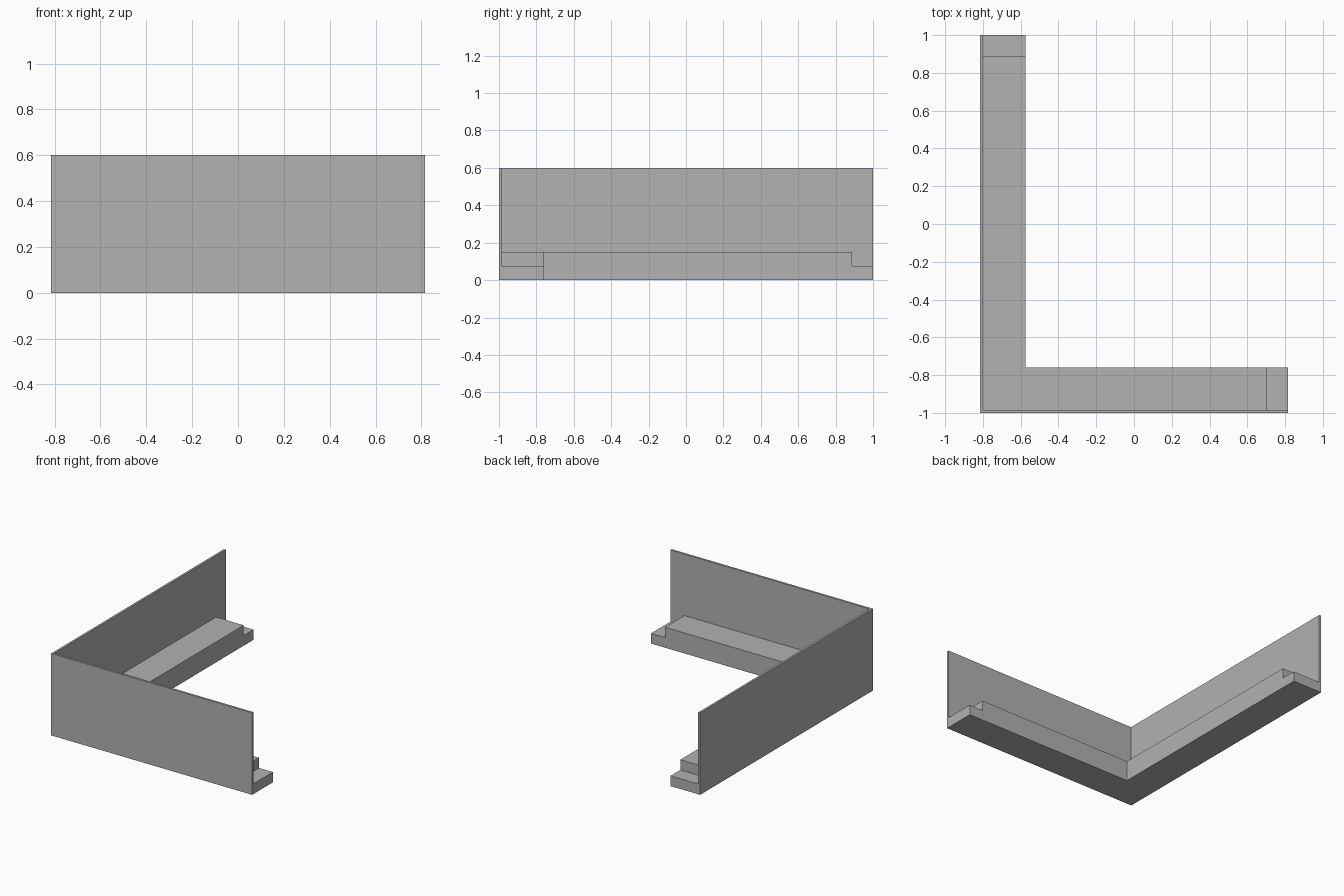
import bpy
import bmesh
from mathutils import Vector

cube = bpy.data.objects.get("Cube")
if cube:
    bpy.data.objects.remove(cube, do_unlink=True)

HALF_X, HALF_Y = 0.815, 1.0
WALL, LEDGE = 0.016, 0.24          # distances from the outer corner faces
WALL_TOP, STEP_TOP, LEDGE_TOP = 0.6, 0.075, 0.15
STEP_LENGTH = 0.113

grey = bpy.data.materials.new("plain_grey")
grey.use_nodes = True
colour = (0.445, 0.445, 0.445, 1)
grey.diffuse_color = colour
grey.node_tree.nodes["Principled BSDF"].inputs["Base Color"].default_value = colour


def raise_faces(bm, faces, height):
    """Extrude faces straight up."""
    geom = bmesh.ops.extrude_face_region(bm, geom=faces)["geom"]
    verts = [g for g in geom if isinstance(g, bmesh.types.BMVert)]
    bmesh.ops.translate(bm, verts=verts, vec=(0, 0, height))


def corner_prism(inset, outset, height):
    """L-shaped prism lying between two offsets from the outer corner."""
    bm = bmesh.new()
    x0, y0 = inset - HALF_X, inset - HALF_Y
    x1, y1 = outset - HALF_X, outset - HALF_Y
    outline = [(x0, y0), (HALF_X, y0), (HALF_X, y1),
               (x1, y1), (x1, HALF_Y), (x0, HALF_Y)]
    base = bm.faces.new([bm.verts.new((x, y, 0)) for x, y in outline])
    bottom = base.copy()
    raise_faces(bm, [base], height)
    bmesh.ops.remove_doubles(bm, verts=bm.verts[:], dist=0.0001)
    return bm


def finish(bm, name):
    bmesh.ops.recalc_face_normals(bm, faces=bm.faces[:])
    mesh = bpy.data.meshes.new(name)
    bm.to_mesh(mesh)
    bm.free()
    mesh.materials.append(grey)
    obj = bpy.data.objects.new(name, mesh)
    bpy.context.collection.objects.link(obj)


# Thin corner wall
finish(corner_prism(0, WALL, WALL_TOP), "corner_wall")

# Inner ledge, with a lower step at each free end
bm = corner_prism(WALL, LEDGE, STEP_TOP)
step_x, step_y = HALF_X - STEP_LENGTH, HALF_Y - STEP_LENGTH
for point, normal in (((step_x, 0, 0), (1, 0, 0)), ((0, step_y, 0), (0, 1, 0))):
    bmesh.ops.bisect_plane(bm, geom=bm.verts[:] + bm.edges[:] + bm.faces[:],
                           plane_co=Vector(point), plane_no=Vector(normal))
main_top = [f for f in bm.faces
            if all(v.co.z > STEP_TOP - 0.001 and v.co.x < step_x + 0.001
                   and v.co.y < step_y + 0.001 for v in f.verts)]
raise_faces(bm, main_top, LEDGE_TOP - STEP_TOP)
finish(bm, "stepped_ledge")
